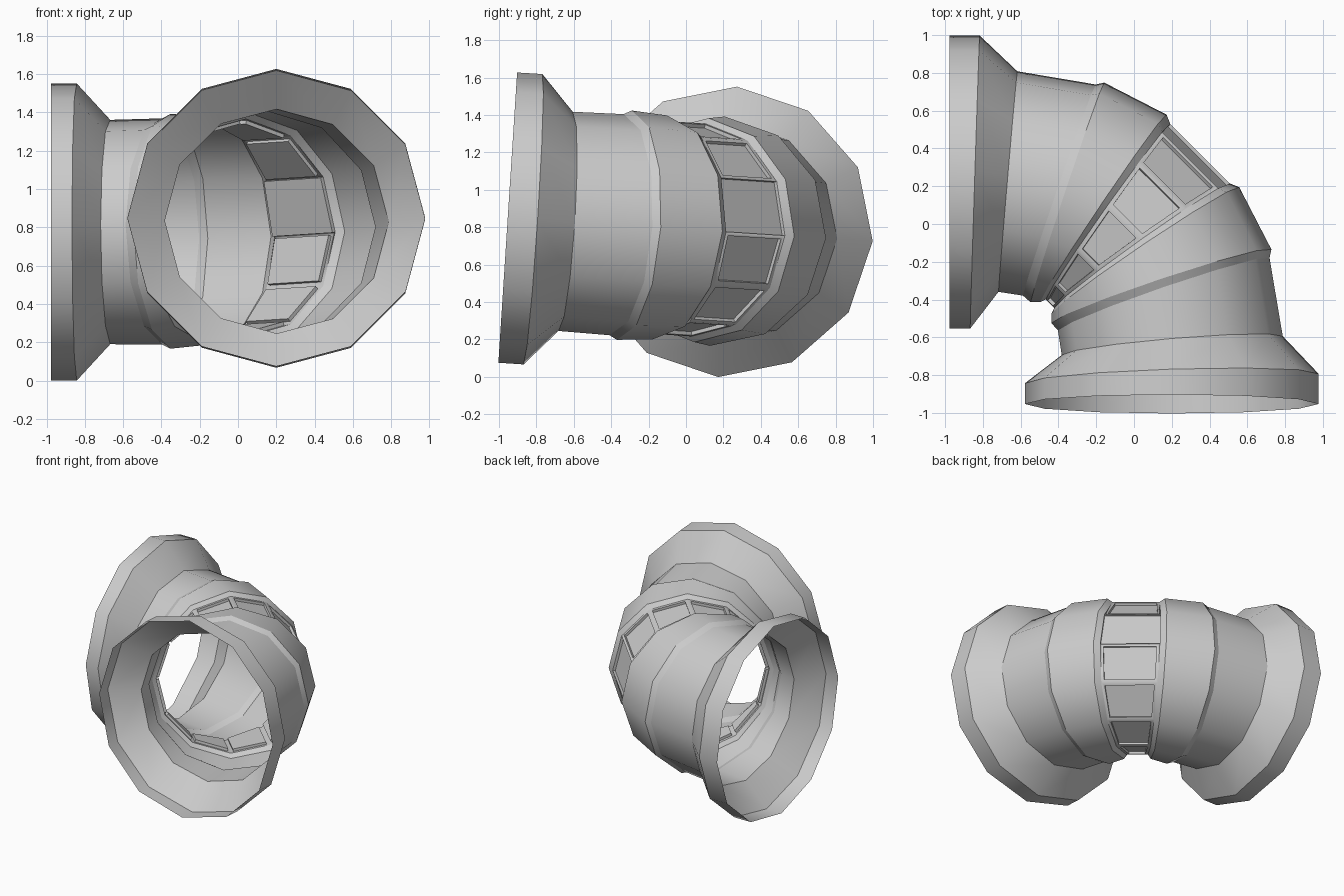
import bpy, bmesh, math
from mathutils import Matrix, Vector

SIDES = 12
TILT = Matrix.Translation((0.0025, 0, 0.79)) @ Matrix.Rotation(math.radians(-3.7), 4, 'X')

if "Cube" in bpy.data.objects:
    bpy.data.objects.remove(bpy.data.objects["Cube"], do_unlink=True)

grey = bpy.data.materials.new("plain_grey")
grey.use_nodes = True
COLOUR = (0.6, 0.6, 0.6, 1)
grey.diffuse_color = COLOUR
grey.node_tree.nodes["Principled BSDF"].inputs["Base Color"].default_value = COLOUR


def mirrored(rings):
    """Swap a run of rings to the other arm of the elbow, keeping flow order."""
    return [tuple((y - 0.025, x + 0.025) for x, y in ring) for ring in reversed(rings)]


def loft(name, rings, windows=False):
    """Skin upright rings, each given by its outer-bend and inner-bend point."""
    bm = bmesh.new()
    loops = []
    for outer, inner in rings:
        a, b = Vector((*outer, 0)), Vector((*inner, 0))
        centre, spoke = (a + b) / 2, (a - b) / 2
        up = Vector((0, 0, spoke.length))
        angles = [math.tau * i / SIDES for i in range(SIDES)]
        loops.append([bm.verts.new(centre + spoke * math.cos(t) + up * math.sin(t))
                      for t in angles])
    strips = []
    for a, b in zip(loops, loops[1:]):
        strips.append([])
        for i in range(SIDES):
            j = (i + 1) % SIDES
            face = bm.faces.new((a[i], a[j], b[j], b[i]))
            face.smooth = True
            strips[-1].append(face)
    # Crisp creases along every ring
    for loop in loops:
        for i in range(SIDES):
            bm.edges.get((loop[i], loop[(i + 1) % SIDES])).smooth = False
    # Recessed panes in the middle strip
    if windows:
        for face in strips[len(strips) // 2]:
            margin = min(0.022, 0.2 * min(e.calc_length() for e in face.edges))
            bmesh.ops.inset_individual(bm, faces=[face], thickness=margin,
                                       use_even_offset=True)
            walls = bmesh.ops.inset_individual(bm, faces=[face], thickness=0.0005,
                                               depth=-0.02)["faces"]
            for part in walls + [face]:
                part.smooth = False
    bm.transform(TILT)
    mesh = bpy.data.meshes.new(name)
    bm.to_mesh(mesh)
    bm.free()
    mesh.materials.append(grey)
    obj = bpy.data.objects.new(name, mesh)
    bpy.context.collection.objects.link(obj)
    return obj


# Ring positions along one arm, from the open mouth to the middle of the bend
mouth = ((-0.98, 1.0), (-0.98, -0.555))
lip = ((-0.82, 1.0), (-0.87, -0.555))
neck = ((-0.62, 0.81), (-0.72, -0.36))
step_low = ((-0.205, 0.74), (-0.59, -0.38))
step_high = ((-0.16, 0.75), (-0.55, -0.415))
shoulder = ((0.17, 0.58), (-0.5, -0.415))
band_edge = ((0.19, 0.53), (-0.47, -0.40))

# Parts repeated on both arms
arm_parts = {
    "flange": [mouth, lip, neck],
    "pipe": [neck, step_low],
    "collar": [step_low, step_high, shoulder],
}
for part, rings in arm_parts.items():
    loft("side_" + part, rings)
    loft("front_" + part, mirrored(rings))

# Window band across the middle of the bend
half_band = [shoulder, band_edge]
loft("window_band", half_band + mirrored(half_band), windows=True)
